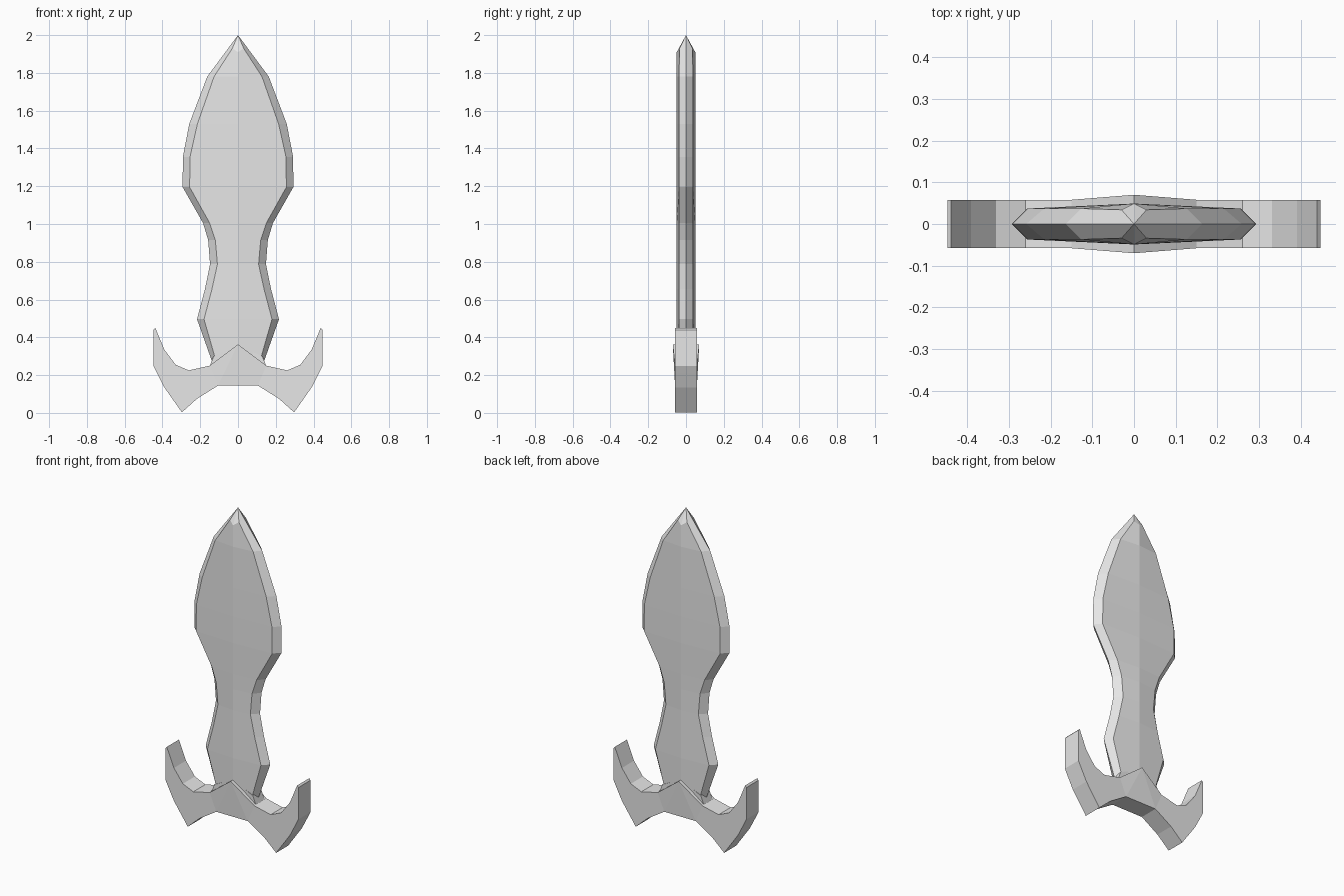
import bpy
import bmesh

if "Cube" in bpy.data.objects:
    bpy.data.objects.remove(bpy.data.objects["Cube"])

steel = bpy.data.materials.new("grey_steel")
steel.diffuse_color = (0.8, 0.8, 0.8, 1)
steel.use_nodes = True
steel.node_tree.nodes["Principled BSDF"].inputs["Base Color"].default_value = steel.diffuse_color


def build_symmetric(name, faces):
    """Mirror the quarter-model faces over x and y, then weld the seams."""
    bm = bmesh.new()
    for sx in (1, -1):
        for sy in (1, -1):
            for pts in faces:
                bm.faces.new([bm.verts.new((sx * x, sy * y, z)) for x, y, z in pts])
    bmesh.ops.remove_doubles(bm, verts=bm.verts, dist=0.0005)
    bmesh.ops.recalc_face_normals(bm, faces=bm.faces)
    mesh = bpy.data.meshes.new(name)
    bm.to_mesh(mesh)
    bm.free()
    mesh.materials.append(steel)
    obj = bpy.data.objects.new(name, mesh)
    bpy.context.collection.objects.link(obj)
    return obj


# Blade: cutting edge x, edge z, bevel x, bevel z
BLADE = [
    (0.000, 2.000, 0.030, 1.930), (0.163, 1.780, 0.127, 1.780),
    (0.258, 1.530, 0.215, 1.530), (0.292, 1.355, 0.254, 1.355),
    (0.293, 1.195, 0.256, 1.195), (0.185, 1.005, 0.150, 1.005),
    (0.158, 0.915, 0.120, 0.915), (0.148, 0.787, 0.109, 0.787),
    (0.175, 0.655, 0.138, 0.655), (0.217, 0.496, 0.180, 0.496),
    (0.135, 0.265, 0.118, 0.280),
]
rows = []
for i, (ex, ez, bx, bz) in enumerate(BLADE):
    ridge_z = 1.91 if i == 0 else bz
    rows.append(((ex, 0, ez), (bx, 0.034 if i == 0 else 0.037, bz), (0, 0.049, ridge_z)))
blade_faces = [rows[0]]
for (e0, b0, r0), (e1, b1, r1) in zip(rows, rows[1:]):
    blade_faces += [(e0, b0, b1, e1), (b0, r0, r1, b1)]
edge, bevel, ridge = rows[-1]
blade_faces.append((edge, bevel, ridge, (0, 0, ridge[2])))
build_symmetric("blade", blade_faces)

# Crossguard: lower x, lower z, upper x, upper z; the middle swells to a peak
GUARD = [
    (0.000, 0.145, 0.000, 0.363), (0.105, 0.145, 0.150, 0.250),
    (0.217, 0.075, 0.260, 0.225), (0.297, 0.003, 0.330, 0.255),
    (0.390, 0.135, 0.390, 0.335), (0.430, 0.213, 0.438, 0.450),
    (0.447, 0.247, 0.447, 0.440),
]
T = 0.058
guard_faces = []
for i, (a, b) in enumerate(zip(GUARD, GUARD[1:])):
    ya = 0.070 if i == 0 else T
    low_a, top_a = (a[0], T, a[1]), (a[2], ya, a[3])
    low_b, top_b = (b[0], T, b[1]), (b[2], T, b[3])
    guard_faces += [(low_a, low_b, top_a), (low_b, top_b, top_a)]
    guard_faces.append((low_a, low_b, (b[0], 0, b[1]), (a[0], 0, a[1])))
    guard_faces.append((top_a, top_b, (b[2], 0, b[3]), (a[2], 0, a[3])))
x0, z0, x1, z1 = GUARD[-1]
guard_faces.append(((x0, T, z0), (x1, T, z1), (x1, 0, z1), (x0, 0, z0)))
build_symmetric("crossguard", guard_faces)

# Raised socket between the guard's two peaks, holding the blade root
C = 0.042
SOCKET = [(0, 0.362), (0.130, 0.298), (0.150, 0.248), (0, 0.248)]
socket_faces = [[(x, C, z) for x, z in SOCKET]]
for (xa, za), (xb, zb) in zip(SOCKET, SOCKET[1:]):
    socket_faces.append(((xa, C, za), (xb, C, zb), (xb, 0, zb), (xa, 0, za)))
build_symmetric("blade_socket", socket_faces)
